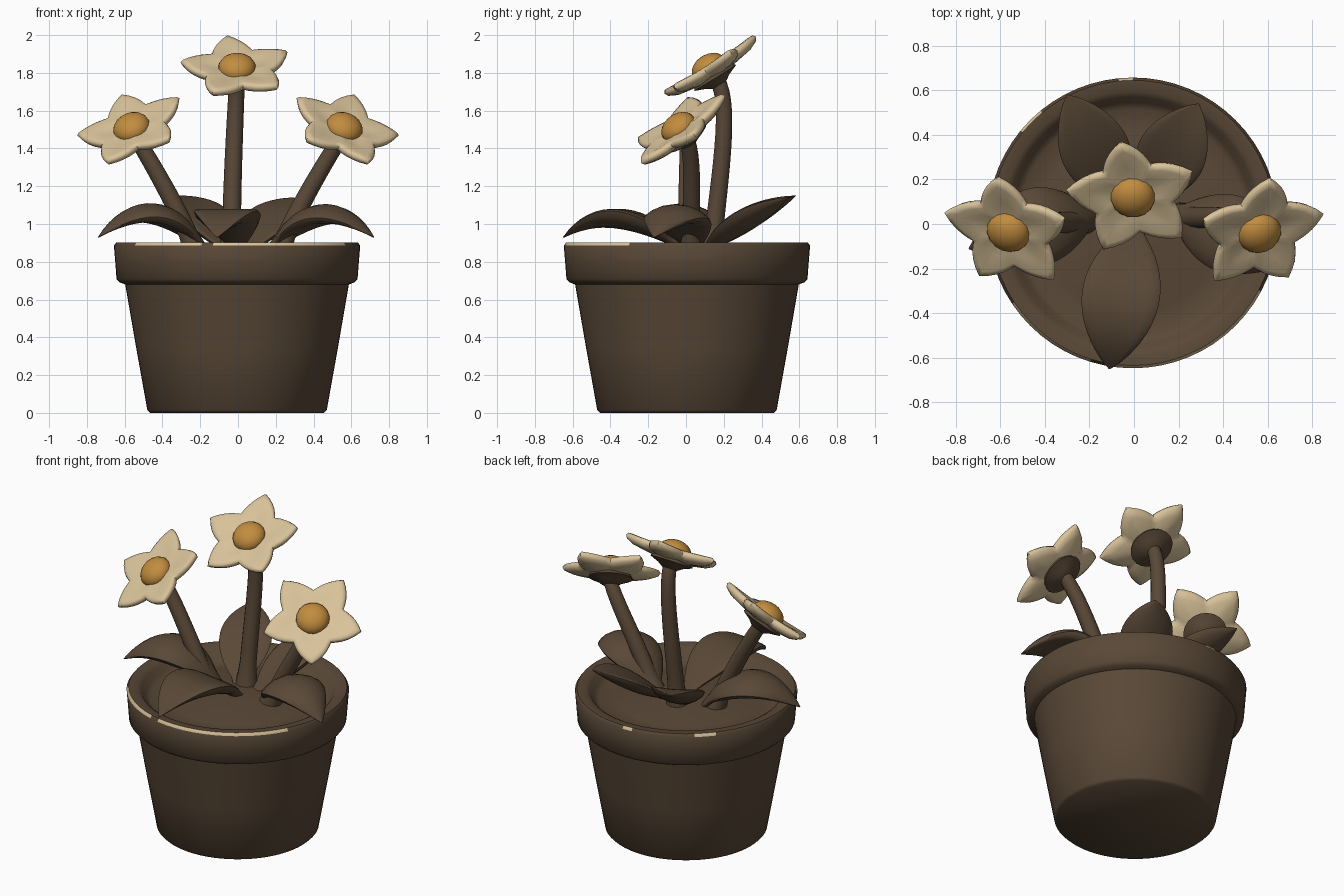
import bpy, bmesh, math
from mathutils import Vector, Matrix

if "Cube" in bpy.data.objects:
    bpy.data.objects.remove(bpy.data.objects["Cube"])


def material(name, rgb):
    m = bpy.data.materials.new(name)
    m.diffuse_color = (*rgb, 1)
    m.use_nodes = True
    m.node_tree.nodes["Principled BSDF"].inputs["Base Color"].default_value = m.diffuse_color
    return m


BROWN = material("earth brown", (0.1, 0.065, 0.038))
CREAM = material("petal cream", (0.69, 0.54, 0.32))
ORANGE = material("centre orange", (0.54, 0.265, 0.05))


def finish(bm, name, mats, angle=40):
    bmesh.ops.recalc_face_normals(bm, faces=bm.faces)
    me = bpy.data.meshes.new(name)
    bm.to_mesh(me)
    bm.free()
    ob = bpy.data.objects.new(name, me)
    bpy.context.collection.objects.link(ob)
    for m in mats:
        me.materials.append(m)
    bpy.ops.object.select_all(action='DESELECT')
    ob.select_set(True)
    bpy.context.view_layer.objects.active = ob
    bpy.ops.object.shade_smooth_by_angle(angle=math.radians(angle))
    return ob


def skin(rings):
    """Closed skin through a list of equal-length point rings."""
    bm = bmesh.new()
    loops = [[bm.verts.new(p) for p in r] for r in rings]
    n = len(loops[0])
    for a, b in zip(loops, loops[1:]):
        for i in range(n):
            j = (i + 1) % n
            bm.faces.new((a[i], a[j], b[j], b[i]))
    for cap in (loops[0], loops[-1]):
        c = bm.verts.new(sum((v.co for v in cap), Vector()) / n)
        for i in range(n):
            bm.faces.new((cap[i], cap[(i + 1) % n], c))
    return bm


def bezier(pts, t):
    pts = [Vector(p) for p in pts]
    while len(pts) > 1:
        pts = [a.lerp(b, t) for a, b in zip(pts, pts[1:])]
    return pts[0]


# Pot with rim and soil, one turned profile
profile = [(0.46, 0), (0.475, 0.015), (0.535, 0.35), (0.592, 0.68), (0.62, 0.69),
           (0.638, 0.708), (0.645, 0.80), (0.652, 0.885), (0.64, 0.902), (0.59, 0.9), (0.565, 0.885),
           (0.54, 0.845), (0.51, 0.825), (0.4, 0.835), (0.15, 0.87)]
SEG = 64
pot = skin([[(-0.005 + r * math.cos(k * math.tau / SEG), 0.005 + r * math.sin(k * math.tau / SEG), z)
             for k in range(SEG)] for r, z in profile])
# Worn cream patches along the outer rim edge
for f in pot.faces:
    c = f.calc_center_median()
    if 0.888 < c.z < 0.9 and math.hypot(c.x, c.y) > 0.6:
        a = math.degrees(math.atan2(c.y, c.x)) % 360
        if 215 < a < 250 or 260 < a < 330 or 128 < a < 138 or 88 < a < 96:
            f.material_index = 1
finish(pot, "pot", [BROWN, CREAM], 50)


# Leaves: plump pointed sections along an arched midrib; fold lifts or drops the edges
def leaf(name, base, mid, tip, width, fold=0.03, belly=0.05):
    rings, n = [], 16
    side = (Vector(tip) - Vector(base)).cross(Vector((0, 0, 1))).normalized()
    for k in range(n + 1):
        t = k / n
        p = bezier((base, mid, tip), t)
        d = (bezier((base, mid, tip), t + 0.01) - bezier((base, mid, tip), t - 0.01)).normalized()
        up = side.cross(d)
        s = max(math.sin(math.pi * t ** 0.9), 0) ** 0.8
        w = width / 2 * max(s, 0.25 * (1 - t), 0.02)
        g = max(s, 0.5 * (1 - t), 0.05)
        ring = []
        for a in (i * math.tau / 16 for i in range(16)):
            h = g * (0.03 if math.sin(a) > 0 else belly) * math.sin(a)
            ring.append(p + side * w * math.cos(a) + up * (h + fold * s * (math.cos(a) ** 2 - 0.5)))
        rings.append(ring)
    finish(skin(rings), name, [BROWN], 60)


leaf("front_leaf", (0.0, 0.0, 0.86), (-0.07, -0.36, 1.22), (-0.11, -0.65, 0.93), 0.35, 0.02, 0.075)
leaf("left_leaf", (-0.17, 0.05, 0.86), (-0.44, 0.0, 1.22), (-0.74, -0.11, 0.93), 0.35, -0.045, 0.075)
leaf("right_leaf", (0.17, 0.05, 0.86), (0.44, -0.04, 1.21), (0.72, -0.17, 0.93), 0.35, -0.045, 0.075)
leaf("back_left_leaf", (-0.06, 0.10, 0.86), (-0.19, 0.36, 1.10), (-0.30, 0.58, 1.15), 0.31)
leaf("back_right_leaf", (0.06, 0.10, 0.86), (0.18, 0.34, 1.08), (0.29, 0.54, 1.14), 0.31)


# Stems
def stem(name, pts):
    rings, n = [], 14
    for k in range(n + 1):
        t = k / n
        d = (bezier(pts, t + 0.01) - bezier(pts, t - 0.01)).normalized()
        u = d.cross(Vector((0, 1, 0))).normalized()
        v = u.cross(d)
        r = 0.041 + 0.01 * (1 - t) + 0.02 * max(0, 1 - t * 9)
        rings.append([bezier(pts, t) + u * r * math.cos(a) + v * r * math.sin(a)
                      for a in (i * math.tau / 14 for i in range(14))])
    finish(skin(rings), name, [BROWN], 60)


# Flowers: star of five petals, domed centre, brown calyx behind
def petal_ring(f, z):
    pts = []
    for k in range(50):
        a = k * math.tau / 50
        tri = abs((k % 10) / 5 - 1)          # 1 on a petal tip, 0 in a notch
        r = (0.188 + 0.115 * tri ** 1.1) * f
        cup = 0.45 * max(r - 0.12, 0) ** 1.5 + 0.012 * f * (1 - tri)
        pts.append((r * math.cos(a), r * math.sin(a), z + cup))
    return pts


def flower(name, centre, normal, tip):
    c, n = Vector(centre), Vector(normal).normalized()
    x = Vector(tip) - c
    x = (x - n * x.dot(n)).normalized()
    frame = Matrix((x, n.cross(x), n)).transposed().to_4x4()
    frame.translation = c
    petals = skin([petal_ring(f, z) for f, z in
                   ((0.25, 0.025), (0.55, 0.028), (0.85, 0.027), (0.96, 0.018), (1.0, 0.0),
                    (0.96, -0.018), (0.8, -0.028), (0.3, -0.034))])
    finish(petals, name + "_petals", [CREAM], 60).matrix_world = frame
    dome = bmesh.new()
    bmesh.ops.create_uvsphere(dome, u_segments=16, v_segments=10, radius=0.1)
    for v in dome.verts:
        v.co.z = max(v.co.z * 0.72 + 0.025, 0)
    finish(dome, name + "_centre", [ORANGE], 60).matrix_world = frame
    calyx = skin([[(r * math.cos(a), r * math.sin(a), z) for a in (i * math.tau / 20 for i in range(20))]
                  for r, z in ((0.045, -0.08), (0.075, -0.06), (0.13, -0.038), (0.12, -0.015))])
    finish(calyx, name + "_calyx", [BROWN], 60).matrix_world = frame


flower("middle_flower", (-0.005, 0.135, 1.805), (0, -0.53, 0.85), (-0.06, 0.39, 1.98))
flower("left_flower", (-0.555, -0.02, 1.49), (-0.30, -0.55, 0.75), (-0.605, 0.22, 1.66))
flower("right_flower", (0.555, -0.025, 1.49), (0.30, -0.55, 0.75), (0.605, 0.22, 1.66))
stem("middle_stem", [(-0.035, 0.135, 0.84), (-0.035, 0.17, 1.2), (-0.01, 0.25, 1.65), (-0.005, 0.16, 1.77)])
stem("left_stem", [(-0.22, 0.02, 0.84), (-0.32, -0.01, 1.1), (-0.47, 0.02, 1.34), (-0.54, 0.0, 1.46)])
stem("right_stem", [(0.21, 0.03, 0.84), (0.32, 0.02, 1.1), (0.47, 0.05, 1.34), (0.545, 0.0, 1.46)])
